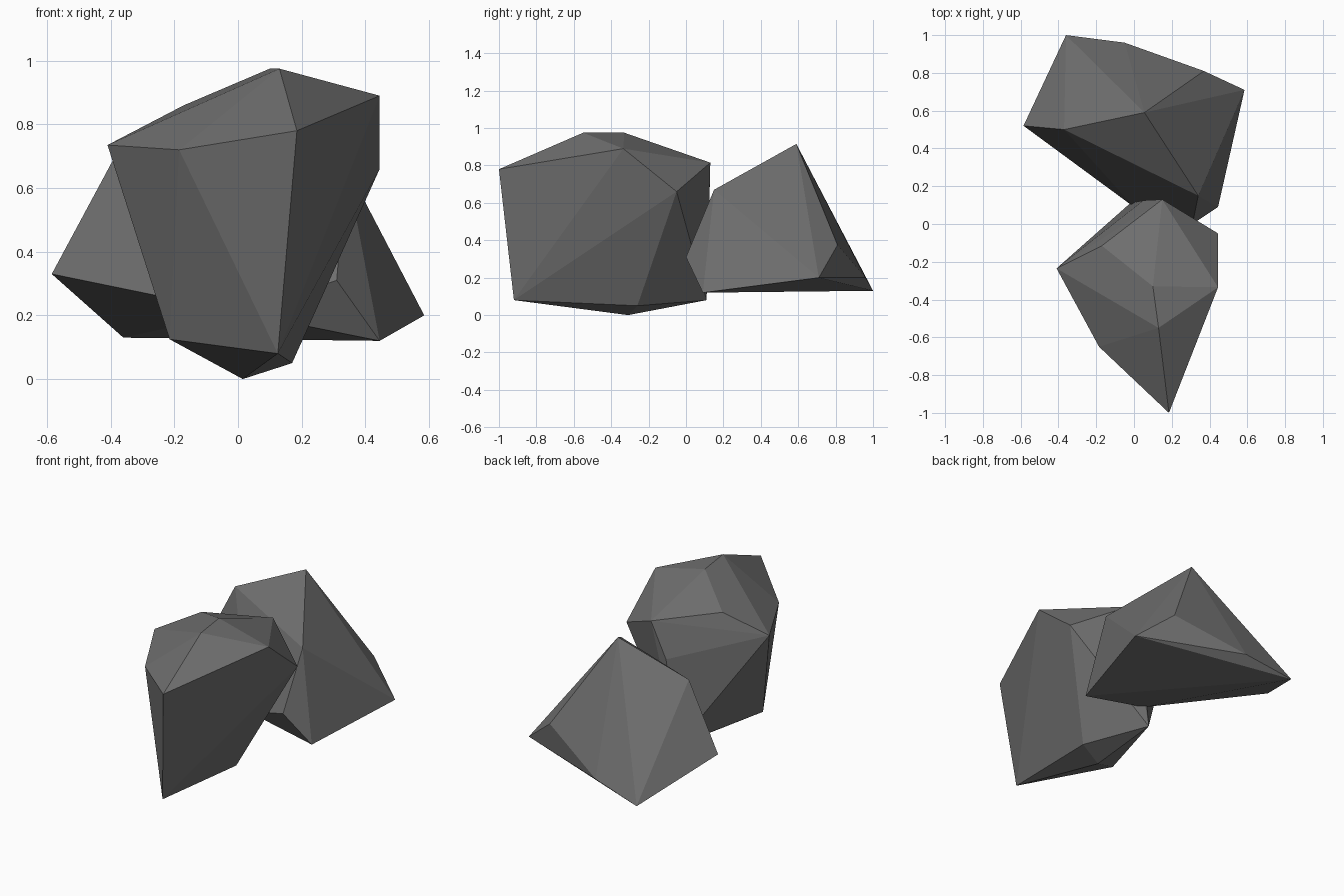
import bpy
import bmesh
from mathutils import Vector

# Remove the default cube only
default_cube = bpy.data.objects.get("Cube")
if default_cube:
    bpy.data.objects.remove(default_cube, do_unlink=True)


def make_material(name, colour):
    material = bpy.data.materials.new(name)
    material.use_nodes = True
    material.diffuse_color = colour
    shader = next(n for n in material.node_tree.nodes if n.type == "BSDF_PRINCIPLED")
    shader.inputs["Base Color"].default_value = colour
    shader.inputs["Roughness"].default_value = 0.9
    return material


def make_rock(name, corners, material):
    """Wrap a faceted convex rock around corner points given in hundredths."""
    bm = bmesh.new()
    for corner in corners:
        bm.verts.new(Vector(corner) / 100)
    hull = bmesh.ops.convex_hull(bm, input=bm.verts[:])
    # Drop any corner that ended up inside the hull
    loose = [v for v in bm.verts if not v.link_faces]
    bmesh.ops.delete(bm, geom=loose, context="VERTS")
    bmesh.ops.recalc_face_normals(bm, faces=bm.faces[:])
    mesh = bpy.data.meshes.new(name)
    bm.to_mesh(mesh)
    bm.free()
    mesh.materials.append(material)
    rock = bpy.data.objects.new(name, mesh)
    bpy.context.collection.objects.link(rock)
    return rock


stone_grey = make_material("stone grey", (0.16, 0.16, 0.16, 1))

# Front rock: crown, shoulder ring, then narrow underside
front_crown = [(13, -55, 97.5), (10, -33, 97.5), (-17, -11.5, 86)]
front_shoulder = [(18.5, -100, 78), (-18.5, -65, 72), (-41, -23.5, 73.5),
                  (44.5, -33.5, 89), (44.5, -5, 66), (15, 13, 81.5), (5, 12.5, 60)]
front_base = [(12.5, -92, 8), (1.5, -31, 0), (17, -26, 5), (-21.5, -45, 12.5), (-2, 11, 8)]
make_rock("front_rock", front_crown + front_shoulder + front_base, stone_grey)

# Back rock: ridge, outer rim, then underside
back_ridge = [(5.5, 59, 91.5), (34, 15, 67), (-37, 50, 73)]
back_rim = [(37, 81, 37.5), (58.5, 71, 20), (-58.5, 52, 33), (31, 0, 31)]
back_base = [(-36, 100, 13), (-5, 96, 20), (44.5, 9, 12), (0, 9, 21)]
make_rock("back_rock", back_ridge + back_rim + back_base, stone_grey)
